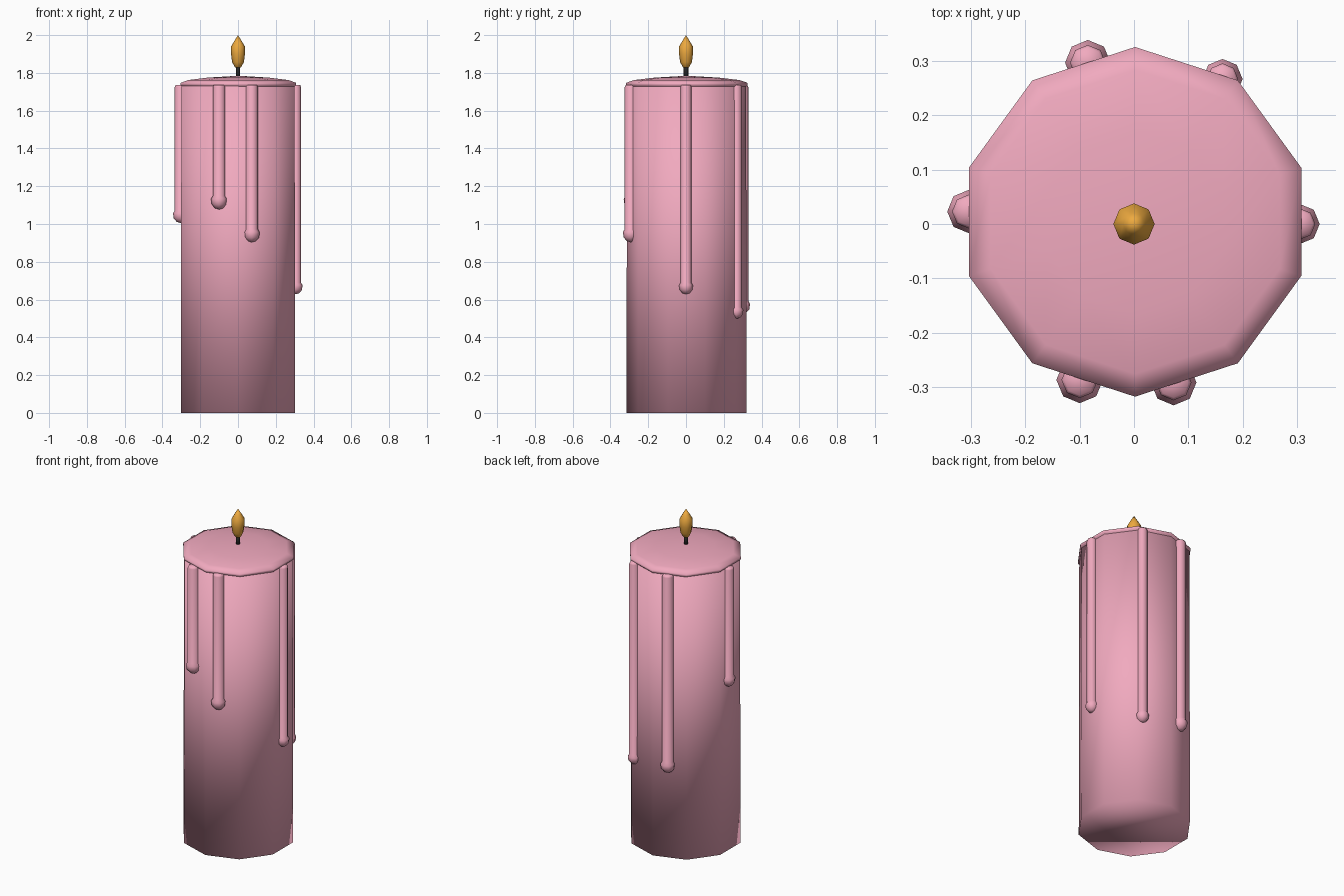
import bpy, bmesh, math

if "Cube" in bpy.data.objects:
    bpy.data.objects.remove(bpy.data.objects["Cube"])


def material(name, rgb):
    m = bpy.data.materials.new(name)
    m.diffuse_color = (*rgb, 1)
    m.use_nodes = True
    m.node_tree.nodes["Principled BSDF"].inputs["Base Color"].default_value = m.diffuse_color
    return m


PINK = material("pink_wax", (0.88, 0.40, 0.52))
ORANGE = material("flame_orange", (0.85, 0.40, 0.05))
BLACK = material("wick_black", (0.02, 0.02, 0.02))


def lathe(name, profile, sides, mat, x=0, y=0, phase=90):
    """Revolve (radius, z) points, top to bottom, round a vertical axis."""
    bm = bmesh.new()
    rings = []
    for r, z in profile:
        if r == 0:
            rings.append([bm.verts.new((x, y, z))] * sides)
            continue
        ring = []
        for i in range(sides):
            a = math.radians(phase) + math.tau * i / sides
            ring.append(bm.verts.new((x + r * math.cos(a), y + r * math.sin(a), z)))
        rings.append(ring)
    for a, b in zip(rings, rings[1:]):
        for i in range(sides):
            j = (i + 1) % sides
            corners = list(dict.fromkeys((a[i], b[i], b[j], a[j])))
            bm.faces.new(corners)
    # Close open ends
    for ring, r in ((rings[0], profile[0][0]), (rings[-1], profile[-1][0])):
        if r > 0:
            bm.faces.new(ring)
    bmesh.ops.recalc_face_normals(bm, faces=bm.faces)
    for f in bm.faces:
        f.smooth = True
    me = bpy.data.meshes.new(name)
    bm.to_mesh(me)
    bm.free()
    me.materials.append(mat)
    ob = bpy.data.objects.new(name, me)
    bpy.context.collection.objects.link(ob)
    return ob


# Ten-sided wax pillar and its domed melted top
lathe("candle_body", [(0.315, 1.745), (0.318, 0.0)], 10, PINK, y=0.003)
lathe("melted_top", [(0, 1.785), (0.17, 1.775), (0.28, 1.762), (0.322, 1.747),
                     (0.322, 1.735), (0.305, 1.72)], 10, PINK, x=0.002, y=0.004)

# Wax drips: x, y, height of the bead, bead radius
drips = [
    (-0.10, -0.287, 1.12, 0.043),
    (0.073, -0.292, 0.945, 0.042),
    (0.305, 0.000, 0.665, 0.037),
    (0.163, 0.267, 0.535, 0.037),
    (-0.085, 0.297, 0.565, 0.042),
    (-0.304, 0.023, 1.045, 0.040),
]
for n, (x, y, z, r) in enumerate(drips, 1):
    t = r * 0.78
    lathe(f"wax_drip_{n}", [(0, 1.737), (t * 0.85, 1.735), (t, 1.725), (t, z + r * 0.65),
                            (r, z + r * 0.3), (r * 0.9, z - r * 0.4),
                            (r * 0.5, z - r * 0.85), (0, z - r)], 8, PINK, x, y)

# Wick and flame
lathe("wick", [(0.012, 1.85), (0.012, 1.77)], 6, BLACK)
lathe("flame", [(0, 2.0), (0.02, 1.968), (0.038, 1.938), (0.037, 1.90), (0.031, 1.857),
                (0.018, 1.832), (0, 1.82)], 8, ORANGE)
